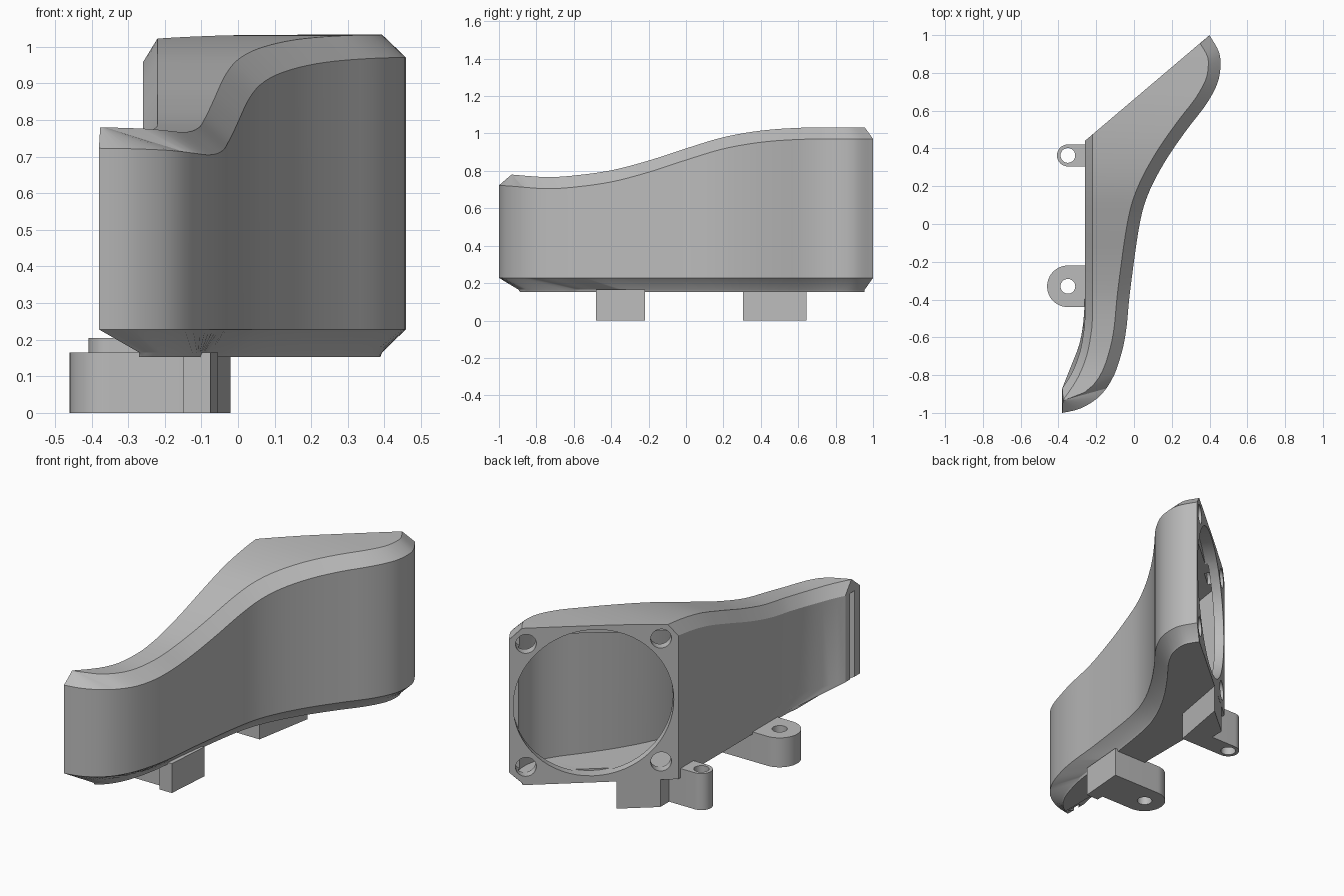
import bpy, bmesh, math
from mathutils import Vector

cube = bpy.data.objects.get("Cube")
if cube:
    bpy.data.objects.remove(cube, do_unlink=True)

grey = bpy.data.materials.new("plain_grey")
grey.use_nodes = True
grey.diffuse_color = (0.5, 0.5, 0.5, 1)
grey.node_tree.nodes["Principled BSDF"].inputs["Base Color"].default_value = (0.5, 0.5, 0.5, 1)


def smooth_path(ctrl, steps=16):
    """Catmull-Rom path through the control points."""
    p = [Vector(c) for c in ctrl]
    p = [2 * p[0] - p[1]] + p + [2 * p[-1] - p[-2]]
    out = []
    for a, b, c, d in zip(p, p[1:], p[2:], p[3:]):
        for k in range(steps):
            t = k / steps
            out.append(0.5 * (2 * b + (c - a) * t + (2 * a - 5 * b + 4 * c - d) * t ** 2
                              + (3 * b - a - 3 * c + d) * t ** 3))
    return out + [p[-2]]


def lookup(path, v, key, val):
    """Linear interpolation along a path, held constant past its ends."""
    if v <= path[0][key]:
        return path[0][val]
    for a, b in zip(path, path[1:]):
        if v <= b[key]:
            return a[val] + (b[val] - a[val]) * (v - a[key]) / max(b[key] - a[key], 1e-9)
    return path[-1][val]


# Plan curves (x, y) of the curved outer wall and the inner wall, and the roof (y, z)
OUTER = smooth_path([(-.46, -1.012), (-.38, -1), (-.28, -.975), (-.18, -.91), (-.11, -.81),
                     (-.065, -.68), (-.04, -.55), (-.02, -.35), (.03, 0), (.08, .17), (.17, .34),
                     (.28, .5), (.38, .63), (.44, .74), (.458, .83), (.45, .91), (.4, 1)])
INNER = smooth_path([(-.44, -.95), (-.38, -.87), (-.33, -.79), (-.29, -.69), (-.268, -.58),
                     (-.26, -.47), (-.26, 0), (-.26, .5)])
ROOF = smooth_path([(-1, .785), (-.93, .78), (-.75, .767), (-.6, .775), (-.4, .803), (-.2, .855),
                    (0, .92), (.2, .98), (.4, 1.015), (.6, 1.03), (.8, 1.033), (1, 1.033)])
FAN_CORNER, FAN_TIP = Vector((-.26, .44)), Vector((.4, 1))
ALONG = (FAN_TIP - FAN_CORNER).normalized()
INWARD = Vector((ALONG.y, -ALONG.x))


def offset(path, dist, side, x_min):
    """Shift a plan curve sideways and trim it at the outlet plane."""
    out = []
    for i, p in enumerate(path):
        t = (path[min(i + 1, len(path) - 1)] - path[max(i - 1, 0)]).normalized()
        q = p + side * dist * Vector((-t.y, t.x))
        if q.x >= x_min - 1e-5:
            out.append(q)
    return sorted(out, key=lambda q: q.y)


def level(d_outer, d_inner, d_fan, x_min, z):
    """Ring of the duct: rows across it, each a left and a right point."""
    right = offset(OUTER, d_outer, 1, x_min)
    wall = offset(INNER, d_inner, -1, x_min)
    base = FAN_CORNER + d_fan * INWARD
    slope = ALONG.x / ALONG.y
    fan = lambda y: base.x + (y - base.y) * slope
    y0 = right[0].y
    y1 = max(q.y for q in right if q.x >= fan(q.y) - 1e-4)
    y_fan = base.y + (wall[-1].x - base.x) / slope
    y_out = max(wall[0].y, y0 + .002)
    ys = [y0 + (y_out - y0) * (k / 10) ** 2 for k in range(10)]
    ys += [y_out + (y_fan - y_out) * k / 36 for k in range(36)]
    ys += [y_fan + (y1 - y_fan) * math.sin(k / 20 * math.pi / 2) for k in range(21)]
    rows = []
    for y in ys:
        xl = max(lookup(wall, y, 1, 0), fan(y), x_min)
        xr = max(lookup(right, y, 1, 0), xl)
        rows.append(((xl, y, z(y)), (xr, y, z(y))))
    return rows


def finish(bm, name):
    bmesh.ops.remove_doubles(bm, verts=bm.verts, dist=1e-5)
    bmesh.ops.dissolve_degenerate(bm, edges=bm.edges, dist=1e-6)
    bmesh.ops.recalc_face_normals(bm, faces=bm.faces)
    me = bpy.data.meshes.new(name)
    bm.to_mesh(me)
    bm.free()
    me.materials.append(grey)
    ob = bpy.data.objects.new(name, me)
    bpy.context.collection.objects.link(ob)
    return ob


def loft(name, levels):
    """Solid through stacked rings, capped by strips."""
    bm = bmesh.new()
    grid = [[[bm.verts.new(c) for c in row] for row in lv] for lv in levels]
    for lo, hi in zip(grid, grid[1:]):
        for i in range(len(lo) - 1):
            for s in (0, 1):
                bm.faces.new((lo[i][s], lo[i + 1][s], hi[i + 1][s], hi[i][s]))
        for i in (0, -1):
            bm.faces.new((lo[i][0], lo[i][1], hi[i][1], hi[i][0]))
    for cap in (grid[0], grid[-1]):
        for a, b in zip(cap, cap[1:]):
            bm.faces.new((a[0], a[1], b[1], b[0]))
    return finish(bm, name)


def prism(name, pts, z0, z1):
    bm = bmesh.new()
    face = bm.faces.new([bm.verts.new((x, y, z0)) for x, y in pts])
    top = bmesh.ops.extrude_face_region(bm, geom=[face])["geom"]
    bmesh.ops.translate(bm, vec=(0, 0, z1 - z0), verts=[v for v in top if isinstance(v, bmesh.types.BMVert)])
    return finish(bm, name)


def drill(center, axis, radius, length):
    """Round cutter centred on a point."""
    bm = bmesh.new()
    bmesh.ops.create_cone(bm, cap_ends=True, segments=64, radius1=radius, radius2=radius, depth=length)
    ob = finish(bm, "cutter")
    ob.rotation_euler = Vector(axis).to_track_quat('Z', 'Y').to_euler()
    ob.location = center
    return ob


def cut(ob, cutter):
    cutter.hide_render = True
    mod = ob.modifiers.new("cut", 'BOOLEAN')
    mod.operation, mod.solver, mod.object = 'DIFFERENCE', 'EXACT', cutter
    bpy.context.view_layer.objects.active = ob
    bpy.ops.object.modifier_apply(modifier=mod.name)
    bpy.data.objects.remove(cutter, do_unlink=True)


def roof(drop):
    return lambda y: lookup(ROOF, y, 0, 1) - drop


def flat(z):
    return lambda y: z


# Duct shell: chamfered outer skin minus a straight-walled air passage
duct = loft("duct_body", [
    level(.07, 0, 0, -.27, flat(.153)),
    level(.065, 0, 0, -.27, flat(.165)),
    level(0, 0, 0, -.38, flat(.228)),
    level(0, 0, 0, -.38, roof(.062)),
    level(.065, .04, 0, -.38, roof(0))])
cut(duct, loft("air_passage", [level(.045, .025, .05, -.43, flat(.2)),
                               level(.045, .025, .05, -.43, roof(.07))]))

# Fan opening and its four screw holes
mid = (FAN_CORNER + FAN_TIP) / 2
axis = INWARD.to_3d()
center = Vector((mid.x, mid.y, .6))
cut(duct, drill(center, axis, .41, .13))
for sx in (-1, 1):
    for sz in (-1, 1):
        cut(duct, drill(center + sx * .345 * ALONG.to_3d() + Vector((0, 0, sz * .345)), axis, .053, .17))


def tab(name, cx, cy, r, tail, height):
    """Mounting lug with a rounded end and a bolt hole."""
    arc = [(cx + r * math.cos(a), cy + r * math.sin(a))
           for a in (math.pi / 2 + math.pi * k / 24 for k in range(25))]
    ob = prism(name, arc + tail, 0, height)
    cut(ob, drill((cx, cy, .1), (0, 0, 1), .039, .5))
    return ob


# Mounting lugs under the duct
parts = [duct,
         tab("front_lug", -.35, -.33, .11,
             [(-.15, -.44), (-.15, -.48), (-.075, -.48), (-.055, -.22)], .165),
         tab("rear_lug", -.35, .363, .058, [(-.19, .305), (-.19, .421)], .205),
         prism("rear_lug_block", [(-.19, .305), (-.08, .305), (-.02, .643), (-.19, .499)], 0, .165)]

bpy.ops.object.select_all(action='DESELECT')
for ob in parts:
    ob.select_set(True)
bpy.context.view_layer.objects.active = duct
bpy.ops.object.shade_smooth_by_angle(angle=math.radians(25))
